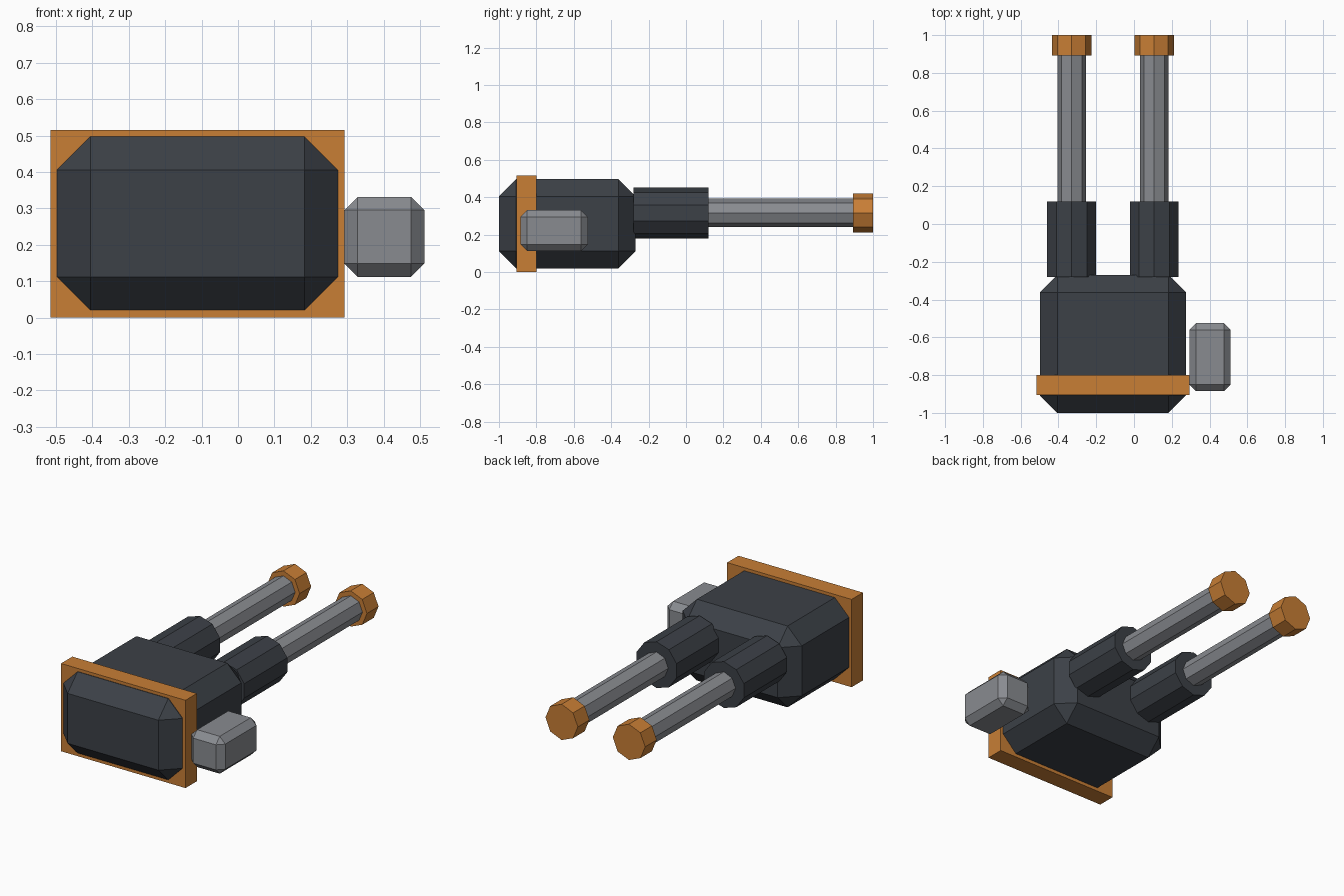
import bpy
import math

cube = bpy.data.objects.get("Cube")
if cube:
    bpy.data.objects.remove(cube, do_unlink=True)


def material(name, rgb):
    mat = bpy.data.materials.new(name)
    mat.use_nodes = True
    mat.diffuse_color = (*rgb, 1)
    mat.node_tree.nodes["Principled BSDF"].inputs["Base Color"].default_value = (*rgb, 1)
    return mat


dark = material("dark slate", (0.045, 0.052, 0.063))
orange = material("burnt orange", (0.58, 0.21, 0.036))
grey = material("steel grey", (0.25, 0.26, 0.28))


def box(name, low, high, mat, chamfer=0):
    """Box between two corners, with optional flat chamfers."""
    centre = [(a + b) / 2 for a, b in zip(low, high)]
    bpy.ops.mesh.primitive_cube_add(size=1, location=centre)
    obj = bpy.context.object
    obj.name = name
    size = [b - a for a, b in zip(low, high)]
    for v in obj.data.vertices:
        v.co = [c * s for c, s in zip(v.co, size)]
    obj.data.materials.append(mat)
    if chamfer:
        bevel = obj.modifiers.new("chamfer", "BEVEL")
        bevel.width = chamfer
        bevel.segments = 1
        bevel.limit_method = "NONE"


def tube(name, x, start, end, radius, sides, mat):
    """Faceted cylinder along y with a vertex at the top."""
    bpy.ops.mesh.primitive_cylinder_add(
        vertices=sides, radius=radius, depth=end - start,
        location=(x, (start + end) / 2, 0.316), rotation=(math.pi / 2, 0, 0))
    obj = bpy.context.object
    obj.name = name
    obj.data.materials.append(mat)


# Housing, collar plate and side pod
box("housing", (-0.498, -1, 0.02), (0.275, -0.27, 0.497), dark, 0.092)
box("collar_plate", (-0.515, -0.905, 0), (0.293, -0.8, 0.515), orange)
box("side_pod", (0.293, -0.885, 0.112), (0.512, -0.525, 0.331), grey, 0.036)

# Twin barrels
for side, x in (("right", -0.33), ("left", 0.107)):
    tube(side + "_sleeve", x, -0.28, 0.12, 0.136, 10, dark)
    tube(side + "_barrel", x, 0.1, 0.9, 0.076, 8, grey)
    tube(side + "_muzzle", x, 0.893, 1, 0.105, 8, orange)
